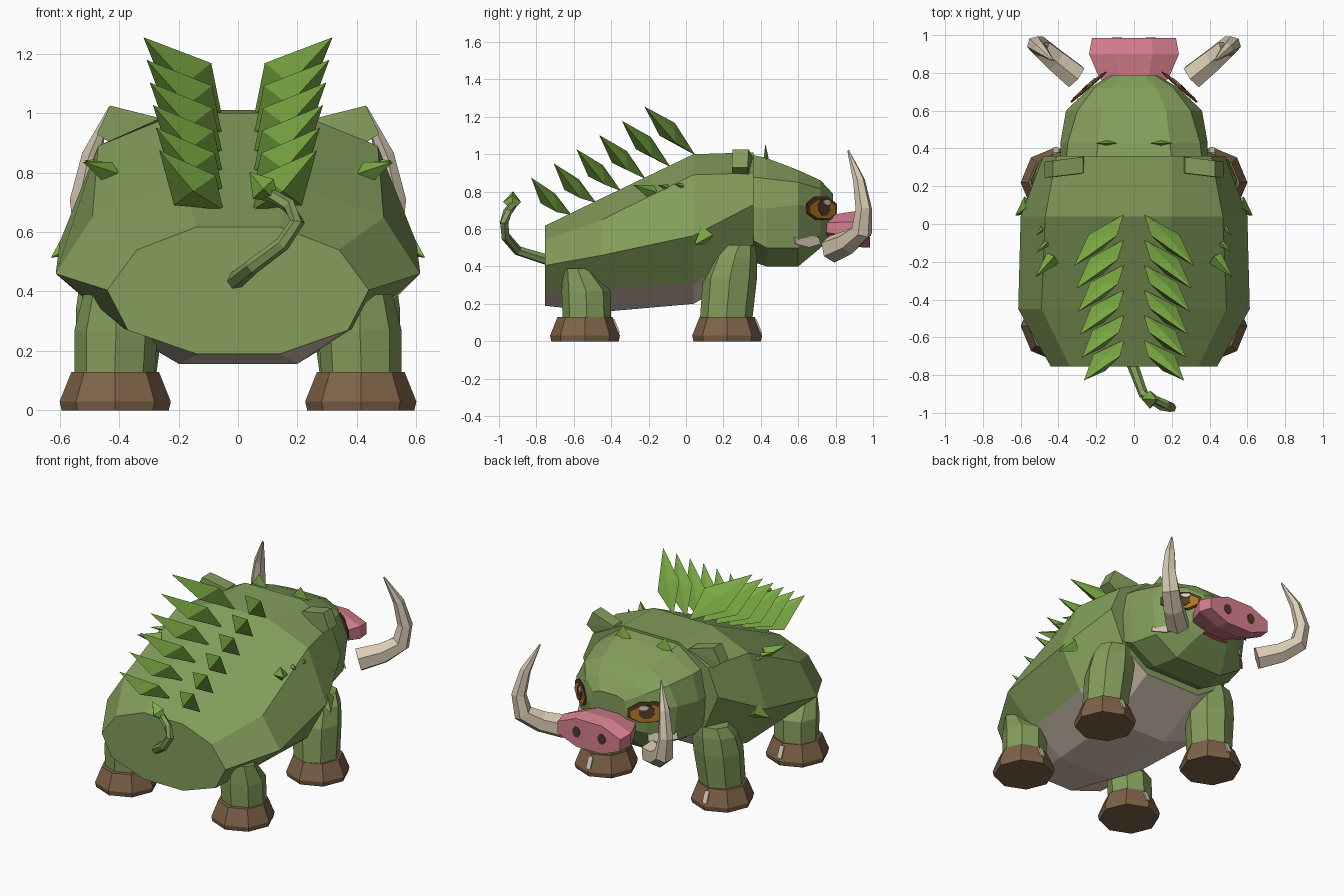
import bpy, bmesh, math
from mathutils import Vector as V

if "Cube" in bpy.data.objects:
    bpy.data.objects.remove(bpy.data.objects["Cube"])


def material(name, r, g, b):
    m = bpy.data.materials.new(name)
    lin = lambda c: ((c / 255 + 0.055) / 1.055) ** 2.4
    m.diffuse_color = (lin(r), lin(g), lin(b), 1)
    m.use_nodes = True
    m.node_tree.nodes["Principled BSDF"].inputs["Base Color"].default_value = m.diffuse_color
    return m


SKIN = material("skin green", 131, 157, 91)
LEAF = material("leaf green", 124, 172, 68)
BELLY = material("belly grey", 216, 198, 182)
HOOF = material("hoof brown", 126, 99, 72)
PINK = material("snout pink", 216, 128, 144)
IVORY = material("tusk ivory", 218, 203, 180)
DARK = material("dark brown", 84, 58, 38)
IRIS = material("iris orange", 178, 118, 34)
SHINE = material("eye shine", 215, 205, 195)
MOUTH = material("mouth red", 150, 62, 56)


def make(name, verts, faces, mats, rule=None):
    """Mesh object with outward normals; rule(face) gives the material index."""
    bm = bmesh.new()
    vs = [bm.verts.new(v) for v in verts]
    for f in faces:
        bm.faces.new([vs[i] for i in f])
    for i, f in enumerate(bm.faces):
        f.material_index = rule(i) if rule else 0
    bmesh.ops.recalc_face_normals(bm, faces=bm.faces)
    me = bpy.data.meshes.new(name)
    bm.to_mesh(me)
    bm.free()
    for m in mats:
        me.materials.append(m)
    ob = bpy.data.objects.new(name, me)
    bpy.context.collection.objects.link(ob)
    return ob


def loft(name, rings, mats, rule=None):
    n = len(rings[0])
    faces = [(r * n + i, r * n + (i + 1) % n, (r + 1) * n + (i + 1) % n, (r + 1) * n + i)
             for r in range(len(rings) - 1) for i in range(n)]
    last = (len(rings) - 1) * n
    faces += [tuple(range(n)), tuple(range(last, last + n))]
    return make(name, [v for r in rings for v in r], faces, mats, rule)


def oval(c, u, w, n=8, off=0.5):
    """Ring of n points round c, spanned by half axes u and w."""
    k = 1 / math.cos(math.pi / n) if off else 1
    return [V(c) + k * (math.cos(a) * V(u) + math.sin(a) * V(w))
            for a in (2 * math.pi * (i + off) / n for i in range(n))]


def tube(name, pts, radii, mat, n=6, ref=(1, 0, 0)):
    pts, rings = [V(p) for p in pts], []
    for i, p in enumerate(pts):
        t = pts[min(i + 1, len(pts) - 1)] - pts[max(i - 1, 0)]
        u = t.cross(V(ref)).normalized()
        w = t.cross(u).normalized()
        rings.append(oval(p, u * radii[i], w * radii[i], n, 0))
    return loft(name, rings, [mat])


def section(y, half):
    """Symmetric ring from the right-hand points, listed top to bottom."""
    return [V((x, y, z)) for x, z in half] + [V((-x, y, z)) for x, z in reversed(half)]


# body: five points per side, the lowest bands are belly coloured
body = [
    (-.755, [(.14, .617), (.34, .54), (.44, .405), (.37, .27), (.14, .19)]),
    (-.45, [(.18, .765), (.49, .65), (.613, .46), (.41, .285), (.2, .157)]),
    (.04, [(.2, 1.0), (.47, .89), (.60, .565), (.46, .31), (.2, .2)]),
    (.36, [(.2, 1.01), (.41, .90), (.48, .73), (.38, .50), (.2, .38)]),
]
loft("body", [section(y, h) for y, h in body], [SKIN, BELLY],
     lambda i: int(i < 30 and i % 10 in (3, 4, 5)))

# head
head = [
    (.34, [(.2, 1.0), (.36, .88), (.39, .72), (.38, .55), (.2, .43)]),
    (.43, [(.19, .98), (.35, .87), (.39, .71), (.375, .5), (.2, .4)]),
    (.60, [(.17, .915), (.30, .85), (.36, .73), (.33, .5), (.17, .4)]),
    (.72, [(.12, .86), (.21, .815), (.235, .71), (.21, .57), (.12, .5)]),
    (.785, [(.06, .79), (.11, .77), (.13, .69), (.12, .6), (.07, .56)]),
]
loft("head", [section(y, h) for y, h in head], [SKIN])

# snout
loft("snout", [oval((0, y, z), (w, 0, 0), (0, 0, h)) for y, z, w, h in
               [(.72, .61, .15, .06), (.80, .605, .195, .074),
                (.90, .60, .238, .095), (.985, .59, .222, .09)]], [PINK])


def plate(name, c, u, w, normal, mat, thick=0.008, n=8):
    d = V(normal).normalized() * thick
    loft(name, [oval(c, u, w, n), oval(V(c) + d, u, w, n)], [mat])


def hull(name, pts, mat):
    bm = bmesh.new()
    for p in pts:
        bm.verts.new(p)
    bmesh.ops.convex_hull(bm, input=bm.verts)
    bmesh.ops.dissolve_limit(bm, angle_limit=0.02, verts=bm.verts, edges=bm.edges)
    me = bpy.data.meshes.new(name)
    bm.to_mesh(me)
    bm.free()
    me.materials.append(mat)
    bpy.context.collection.objects.link(bpy.data.objects.new(name, me))


# mouth slit under the snout
plate("mouth", (0, .757, .53), (.09, 0, 0), (0, .008, .007), (0, .65, -.76), MOUTH, .005, 6)

for s, side in ((1, "right"), (-1, "left")):
    P = lambda x, y, z: V((s * x, y, z))

    plate("nostril_" + side, P(.09, .984, .595), (.026, 0, 0), (0, 0, .032), (0, 1, 0), DARK, .004)

    # eye: stacked thin discs facing forward and outward
    across = P(-.76, .65, 0)
    nrm = P(.65, .76, .08).normalized()
    up = P(-.05, -.06, .995)
    eye = P(.236, .720, .71) + nrm * .004
    for i, (nm, du, dv, a, b, m) in enumerate([
            ("eye_rim", 0, 0, .123, .063, DARK), ("iris", 0, -.007, .104, .049, IRIS),
            ("pupil", .01, .004, .046, .042, DARK), ("eye_shine", .03, .032, .028, .015, SHINE)]):
        plate(f"{nm}_{side}", eye + across * du + up * dv + nrm * .005 * i,
              across * a, up * b, nrm, m, .0055)

    # lip patch beside the tusk
    plate("lip_" + side, P(.285, .645, .538), P(-.06, .065, 0), P(-.008, -.006, .03),
          P(.7, .65, -.2), BELLY, .009, 6)

    # tusk
    tube("tusk_" + side,
         [P(.31, .78, .492), P(.42, .87, .53), P(.50, .94, .59), P(.522, .95, .71),
          P(.493, .925, .86), P(.43, .867, 1.02)],
         [.074, .066, .058, .045, .033, .005], IVORY, 6, P(1, -1, 0))

    # ear: stubby wedge
    hull("ear_" + side, [P(x, y + d, z) for x, y, z in
                         [(.25, .27, .95), (.27, .27, .985), (.43, .25, 1.025),
                          (.475, .245, .93), (.40, .25, .88)] for d in (0, .085)], SKIN)

    # legs and hooves, each hoof with a pale nail strip in front
    for nm, hy, rows in (
            ("back", -.54, [(.12, .415, -.53, .135, .13), (.27, .41, -.535, .14, .13),
                            (.39, .41, -.58, .11, .075)]),
            ("front", .22, [(.12, .410, .215, .135, .14), (.34, .395, .235, .15, .145),
                            (.45, .385, .26, .145, .12), (.515, .375, .285, .12, .085)])):
        loft(f"{nm}_leg_{side}", [oval(P(x, y, z), (rx, 0, 0), (0, ry, 0), 8, 0)
                                  for z, x, y, rx, ry in rows], [SKIN])
        loft(f"{nm}_hoof_{side}", [oval(P(.413, hy, z), (r, 0, 0), (0, r, 0), 8, 0)
                                   for z, r in ((0, .180), (.03, .187), (.13, .147))], [HOOF])
        plate(f"{nm}_nail_{side}", P(.413, hy + .163, .08), (.015, 0, 0), (0, -.014, .035),
              (0, .93, .37), IVORY, .009, 4)

    # back leaves: diamond blades with a ridge behind, blended from first to last
    first = [(.055, .05, .995), (.24, -.055, 1.06), (.318, -.222, 1.255), (.09, -.06, 1.168)]
    final = [(.05, -.612, .675), (.215, -.69, .69), (.265, -.828, .875), (.075, -.70, .79)]
    for k in range(6):
        q = [P(*a).lerp(P(*b), k / 5) for a, b in zip(first, final)]
        mid = sum(q, V()) / 4
        make(f"back_leaf_{side}_{k + 1}", q + [mid + V((0, .01, .012)), mid + V((0, -.07, -.02))],
             [(i, (i + 1) % 4, t) for t in (4, 5) for i in range(4)], [LEAF])

    # small leaf spikes on flank, shoulder and brow
    for nm, base, tip, r in (
            ("flank_spike", (.43, -.18, .795), (.52, -.28, .835), .042),
            ("flank_bud_a", (.46, -.10, .82), (.515, -.15, .835), .018),
            ("flank_bud_b", (.48, -.02, .83), (.515, -.06, .84), .015),
            ("shoulder_spike", (.55, .10, .57), (.628, .045, .515), .055)):
        tube(f"{nm}_{side}", [P(*base), P(*tip)], [r, .001], LEAF, 4, (0, 0, 1))
    loft("brow_spike_" + side, [oval(P(.14, .43, .94), (.085, 0, 0), (0, .02, 0), 4, 0),
                                oval(P(.15, .425, 1.05), (.001, 0, 0), (0, .001, 0), 4, 0)], [LEAF])

# curled tail with a leaf on the end
tube("tail", [(-.01, -.74, .435), (.05, -.90, .485), (.15, -.965, .56), (.20, -.972, .635),
              (.17, -.955, .69), (.10, -.925, .73)],
     [.03, .026, .025, .025, .024, .022], SKIN, 6, (.7, .5, -.5))
tube("tail_leaf", [(.125, -.925, .71), (.085, -.93, .745), (.04, -.925, .80)],
     [.012, .048, .002], LEAF, 4)
